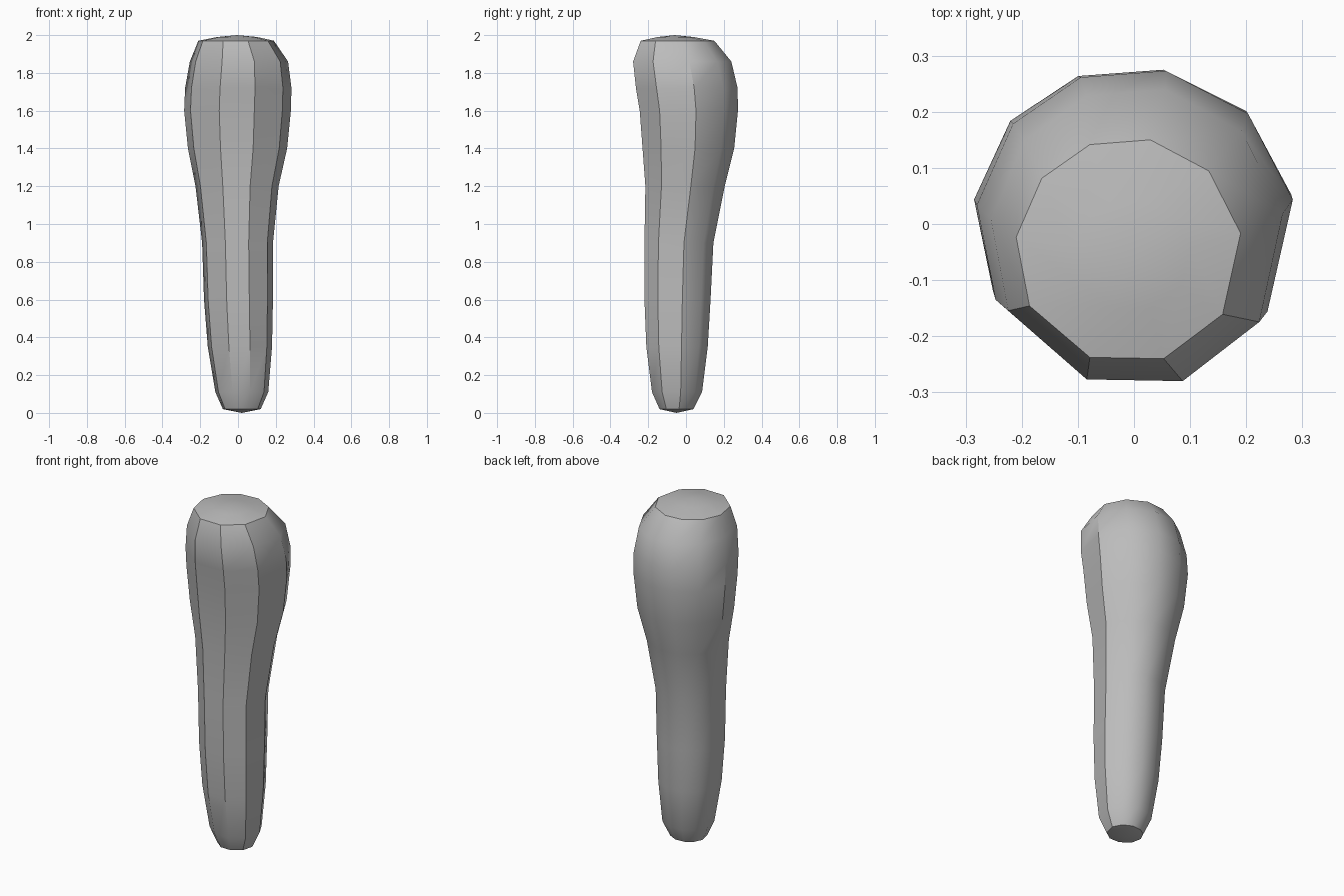
import bpy
import bmesh
from math import cos, sin, radians

if "Cube" in bpy.data.objects:
    bpy.data.objects.remove(bpy.data.objects["Cube"], do_unlink=True)

# One plain grey colour
grey = bpy.data.materials.new("plain grey")
grey.use_nodes = True
colour = (0.5, 0.5, 0.5, 1)
grey.diffuse_color = colour
grey.node_tree.nodes["Principled BSDF"].inputs["Base Color"].default_value = colour

# Slightly uneven ten-sided section, wider facets at the front
ANGLES = [9, 45, 79, 110, 140, 173, 209, 250, 288, 326]

# Height, x extents and y extents of each ring, bottom to top
RINGS = [
    (0.02, -0.08, 0.12, -0.14, 0.04),
    (0.11, -0.12, 0.16, -0.18, 0.085),
    (0.35, -0.16, 0.18, -0.21, 0.115),
    (0.60, -0.18, 0.185, -0.22, 0.13),
    (0.90, -0.19, 0.185, -0.22, 0.145),
    (1.20, -0.225, 0.215, -0.215, 0.205),
    (1.40, -0.265, 0.26, -0.23, 0.255),
    (1.60, -0.285, 0.28, -0.245, 0.275),
    (1.72, -0.28, 0.283, -0.265, 0.273),
    (1.86, -0.255, 0.265, -0.28, 0.24),
    (1.97, -0.21, 0.19, -0.24, 0.15),
    (1.99, -0.11, 0.10, -0.15, 0.04),
]


def add_ring(bm, z, x0, x1, y0, y1):
    """Ring of vertices whose section fills the given extents."""
    xs = [cos(radians(a)) for a in ANGLES]
    ys = [sin(radians(a)) for a in ANGLES]

    def fit(v, values, low, high):
        return low + (v - min(values)) / (max(values) - min(values)) * (high - low)

    return [bm.verts.new((fit(x, xs, x0, x1), fit(y, ys, y0, y1), z))
            for x, y in zip(xs, ys)]


def close_end(bm, ring, tip):
    """Fan of triangles from a ring to a tip."""
    centre = bm.verts.new(tip)
    for i, v in enumerate(ring):
        bm.faces.new((v, ring[(i + 1) % len(ring)], centre))


# Club-shaped body lofted through the rings
bm = bmesh.new()
rings = [add_ring(bm, *r) for r in RINGS]
for low, high in zip(rings, rings[1:]):
    for i in range(len(low)):
        j = (i + 1) % len(low)
        bm.faces.new((low[i], low[j], high[j], high[i]))
close_end(bm, rings[0], (0.02, -0.05, 0))
close_end(bm, rings[-1], (-0.005, -0.06, 2))
bmesh.ops.recalc_face_normals(bm, faces=bm.faces)

mesh = bpy.data.meshes.new("tapered_body")
bm.to_mesh(mesh)
bm.free()
mesh.materials.append(grey)
body = bpy.data.objects.new("tapered_body", mesh)
bpy.context.collection.objects.link(body)

# Soft back and lengthwise curve, crisp edges at the front
bpy.ops.object.select_all(action="DESELECT")
body.select_set(True)
bpy.context.view_layer.objects.active = body
bpy.ops.object.shade_smooth_by_angle(angle=radians(35))
